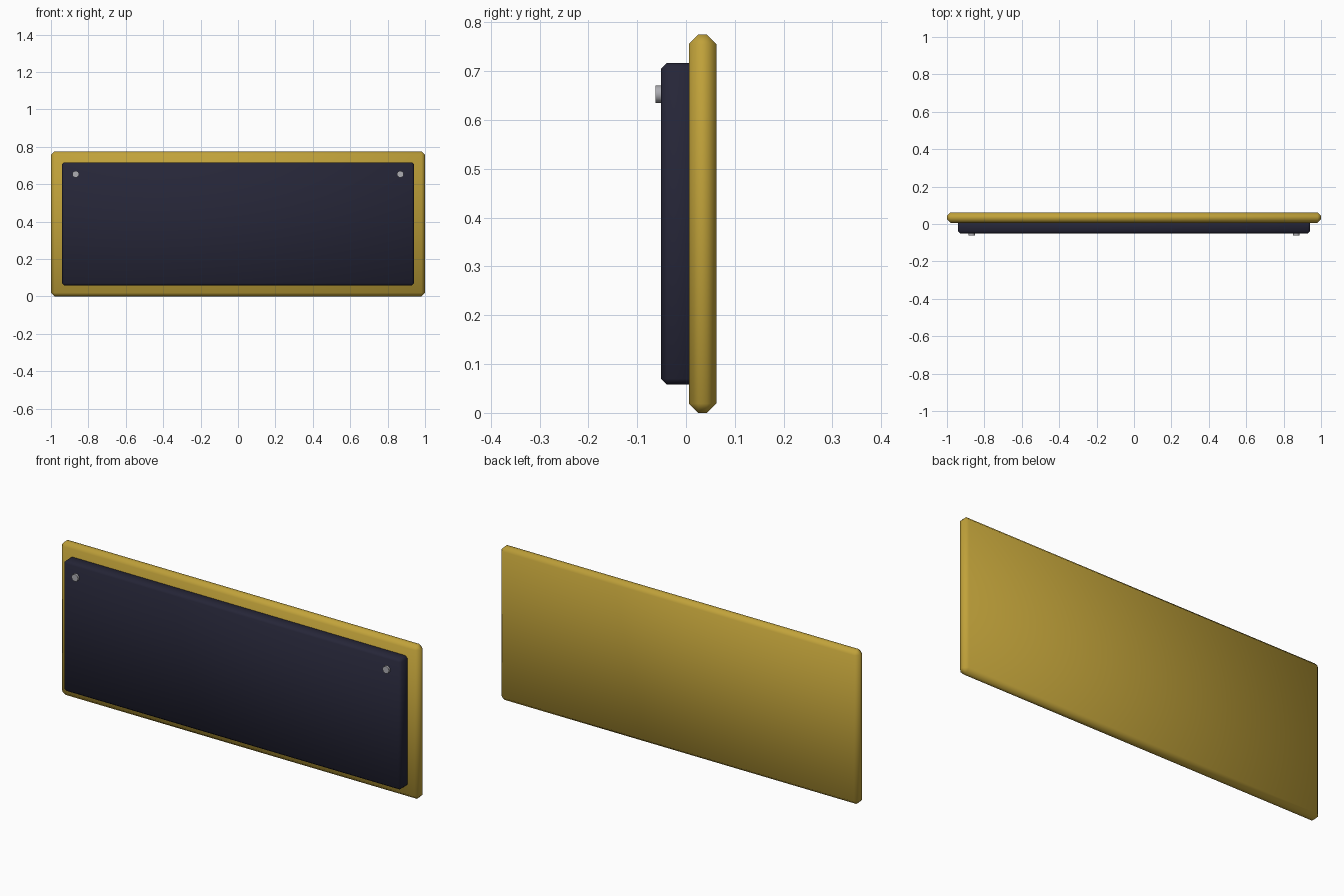
import bpy
import math

if "Cube" in bpy.data.objects:
    bpy.data.objects.remove(bpy.data.objects["Cube"], do_unlink=True)


def make_material(name, rgb):
    mat = bpy.data.materials.new(name)
    mat.use_nodes = True
    color = (*rgb, 1.0)
    mat.diffuse_color = color
    mat.node_tree.nodes["Principled BSDF"].inputs["Base Color"].default_value = color
    return mat


def finish(obj, name, mat):
    obj.name = name
    obj.data.materials.append(mat)
    return obj


def beveled_slab(name, half_x, y_range, z_range, bevel, mat):
    """Box with single-step chamfered edges and soft shading."""
    (y0, y1), (z0, z1) = y_range, z_range
    bpy.ops.mesh.primitive_cube_add(size=1, location=(0, (y0 + y1) / 2, (z0 + z1) / 2))
    obj = finish(bpy.context.object, name, mat)
    obj.scale = (2 * half_x, y1 - y0, z1 - z0)
    bpy.ops.object.transform_apply(location=False, rotation=False, scale=True)
    mod = obj.modifiers.new("chamfer", "BEVEL")
    mod.width = bevel
    mod.segments = 1
    bpy.ops.object.modifier_apply(modifier=mod.name)
    bpy.ops.object.shade_smooth()
    return obj


gold = make_material("gold", (0.53, 0.36, 0.042))
navy = make_material("dark navy", (0.019, 0.019, 0.039))
steel = make_material("steel grey", (0.42, 0.42, 0.45))

# Backing frame and raised front panel
beveled_slab("backing_frame", 1.0, (0.006, 0.062), (0.0, 0.775), 0.019, gold)
beveled_slab("front_panel", 0.942, (-0.051, 0.025), (0.058, 0.717), 0.012, navy)

# Screw heads in the upper corners
for side, x in (("right", -0.868), ("left", 0.868)):
    bpy.ops.mesh.primitive_cylinder_add(
        vertices=12, radius=0.018, depth=0.025,
        location=(x, -0.0495, 0.653), rotation=(math.pi / 2, 0, 0))
    finish(bpy.context.object, side + "_screw", steel)
    bpy.ops.object.shade_smooth_by_angle(angle=math.radians(40))
